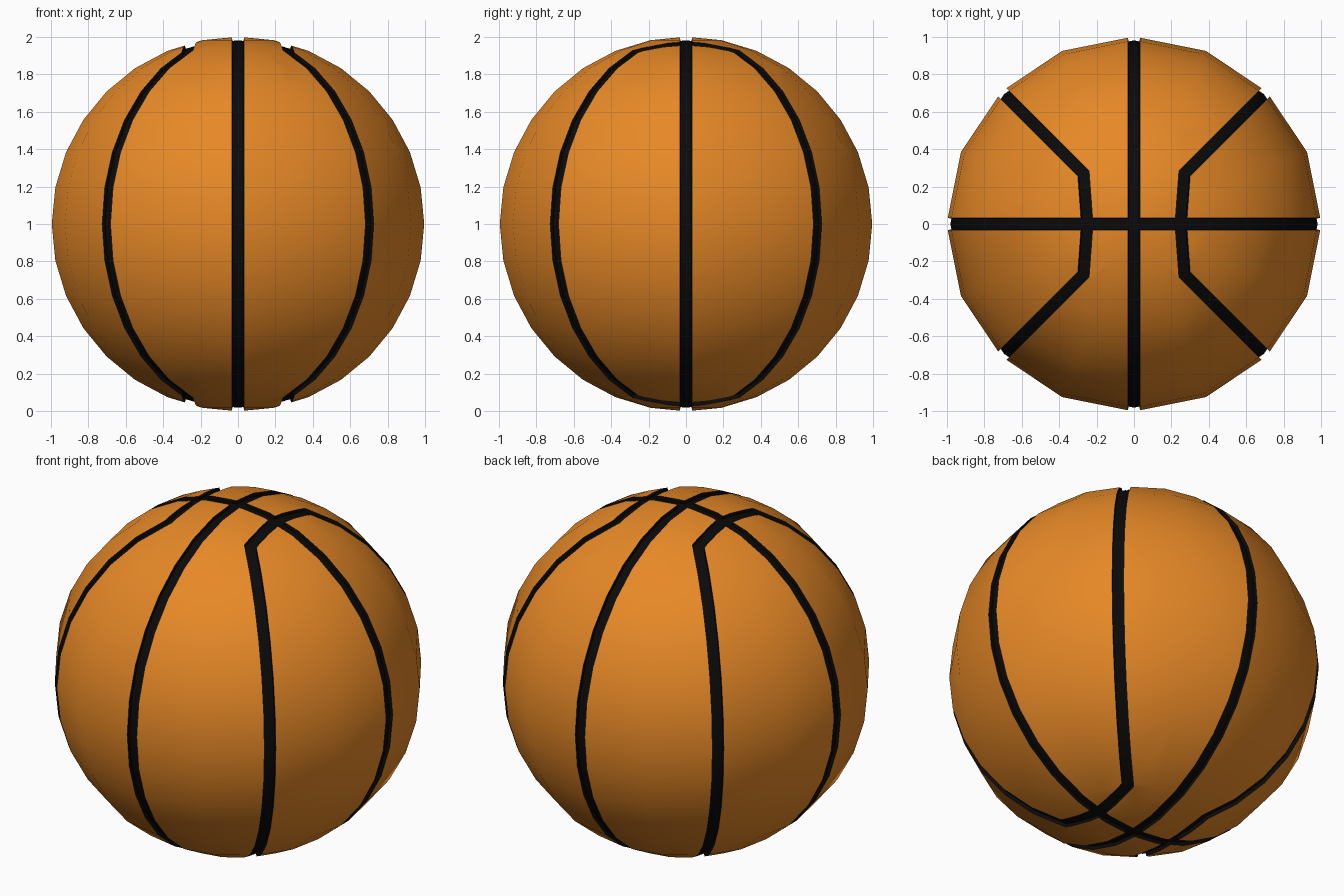
import bpy, bmesh
from mathutils import Vector

if "Cube" in bpy.data.objects:
    bpy.data.objects.remove(bpy.data.objects["Cube"])

HALF = 0.031      # half width of a seam
DEPTH = 0.02      # groove depth
JOINT = Vector((0.27, 0.27))   # bend of the outer seams, seen from above
INNER = Vector((0.25, 0.0))    # where they cross the side seam
DIAG = Vector((1, 1)).normalized()
CROSS = (JOINT - INNER).normalized()


def material(name, color):
    m = bpy.data.materials.new(name)
    m.diffuse_color = (*color, 1)
    m.use_nodes = True
    m.node_tree.nodes["Principled BSDF"].inputs["Base Color"].default_value = m.diffuse_color
    return m


def cut(bm, point, direction, keep):
    """Slice the chosen faces with two upright planes, one on each side of a seam."""
    n = Vector((direction.y, -direction.x, 0))
    p = Vector((point.x, point.y, 0))
    for side in (-HALF, HALF):
        faces = [f for f in bm.faces if keep(f.calc_center_median())]
        edges = {e for f in faces for e in f.edges}
        verts = {v for f in faces for v in f.verts}
        bmesh.ops.bisect_plane(bm, geom=faces + list(edges) + list(verts),
                               plane_co=p + n * side, plane_no=n, dist=1e-5)


def offset(p, origin, d):
    q = p - origin
    return q.dot(d), abs(q.x * d.y - q.y * d.x)


def is_seam(c):
    p = Vector((abs(c.x), abs(c.y)))
    if min(p) < HALF:
        return True
    t1, d1 = offset(p, JOINT, DIAG)
    t2, d2 = offset(p, JOINT, CROSS)
    on_diag, on_cross = d1 < HALF, d2 < HALF and abs(c.z) > 0.8
    return (on_diag and on_cross) or (on_diag and t1 > 0) or (on_cross and t2 < 0)


# Ball
bm = bmesh.new()
bmesh.ops.create_uvsphere(bm, u_segments=16, v_segments=16, radius=1)

# Straight seams through the poles
zero = Vector((0, 0))
cut(bm, zero, Vector((1, 0)), lambda c: True)
cut(bm, zero, Vector((0, 1)), lambda c: True)

# Bent seams, one quarter at a time
for sx in (-1, 1):
    for sy in (-1, 1):
        def quarter(c):
            return c.x * sx > 0 and c.y * sy > 0
        flip = lambda v: Vector((v.x * sx, v.y * sy))
        cut(bm, flip(JOINT), flip(DIAG),
            lambda c: quarter(c) and c.xy.length > 0.2)
        cut(bm, flip(JOINT), flip(CROSS),
            lambda c: quarter(c) and abs(c.z) > 0.8)

# Colour the seams and sink them into grooves
seam = [f for f in bm.faces if is_seam(f.calc_center_median())]
walls = bmesh.ops.inset_region(bm, faces=seam, thickness=0, depth=0,
                               use_boundary=True)["faces"]
for v in {v for f in seam for v in f.verts}:
    v.co *= 1 - DEPTH
for f in seam + walls:
    f.material_index = 1

for v in bm.verts:
    v.co.z += 1
mesh = bpy.data.meshes.new("ball")
bm.to_mesh(mesh)
bm.free()
mesh.materials.append(material("orange rubber", (0.8, 0.25, 0.02)))
mesh.materials.append(material("black seam", (0.003, 0.003, 0.003)))
ball = bpy.data.objects.new("ball", mesh)
bpy.context.collection.objects.link(ball)
bpy.context.view_layer.objects.active = ball
ball.select_set(True)
bpy.ops.object.shade_smooth_by_angle()
